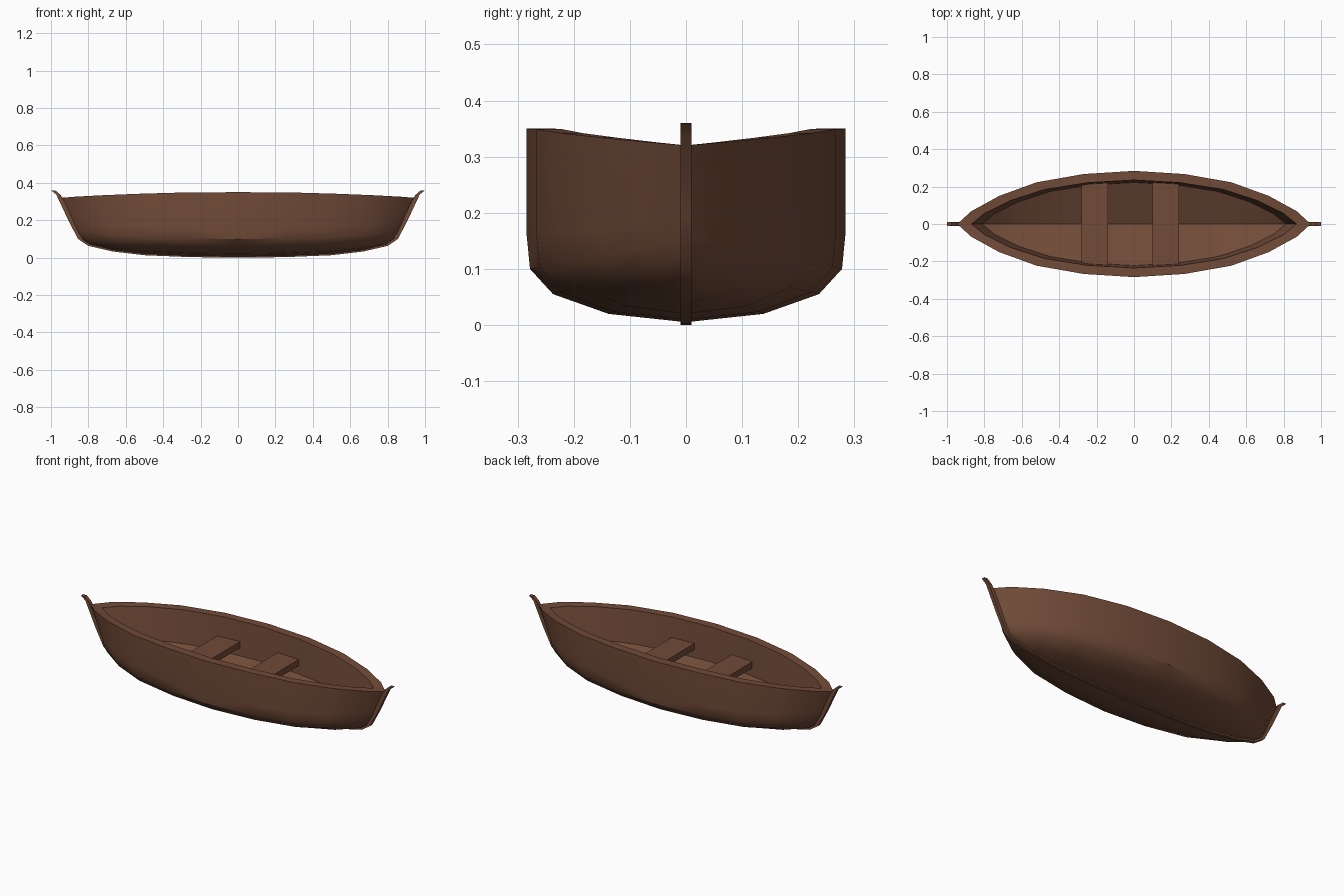
import bpy, bmesh

if "Cube" in bpy.data.objects:
    bpy.data.objects.remove(bpy.data.objects["Cube"])

wood = bpy.data.materials.new("brown wood")
wood.diffuse_color = (0.165, 0.07, 0.04, 1)
wood.use_nodes = True
wood.node_tree.nodes["Principled BSDF"].inputs["Base Color"].default_value = wood.diffuse_color


def finish(name, bm, angle=0.6):
    bmesh.ops.remove_doubles(bm, verts=bm.verts, dist=0.0005)
    bmesh.ops.dissolve_degenerate(bm, edges=bm.edges, dist=0.0003)
    bmesh.ops.recalc_face_normals(bm, faces=bm.faces)
    me = bpy.data.meshes.new(name)
    bm.to_mesh(me)
    bm.free()
    me.materials.append(wood)
    ob = bpy.data.objects.new(name, me)
    bpy.context.collection.objects.link(ob)
    bpy.ops.object.select_all(action='DESELECT')
    ob.select_set(True)
    bpy.context.view_layer.objects.active = ob
    bpy.ops.object.shade_smooth_by_angle(angle=angle)
    return ob


# stations from middle to tip: keel x, keel z, rim x, rim z, width factor
STATIONS = [(0, .005, 0, .35, 1), (.26, .009, .27, .349, .94),
            (.5, .02, .52, .342, .785), (.67, .04, .72, .334, .53),
            (.79, .068, .87, .326, .24), (.845, .1, .945, .32, 0)]
# outer half section: half width, height fraction between keel and rim
OUTER = [(0, 0), (.138, .043), (.237, .145), (.278, .275), (.284, .45), (.284, 1)]


def section(st, sx, sy):
    kx, kz, rx, rz, w = st
    pts = [(sx * (kx + (rx - kx) * f), sy * y * w, kz + (rz - kz) * f)
           for y, f in OUTER]
    pts.append((sx * rx * .92, sy * .235 * w, rz))              # inner rim
    pts.append((sx * rx * .86, sy * .222 * w, .155))            # floor edge
    pts.append((sx * rx * .86, 0, min(kz + .055, .15)))         # floor middle
    return pts


# hull: lofted closed shell, built in four mirrored quarters
bm = bmesh.new()
for sx in (1, -1):
    for sy in (1, -1):
        rows = [[bm.verts.new(p) for p in section(s, sx, sy)] for s in STATIONS]
        for a, b in zip(rows, rows[1:]):
            for i in range(len(a) - 1):
                bm.faces.new((a[i], a[i + 1], b[i + 1], b[i]))
finish("hull", bm)

# keel and stems: thin strip following the hull profile (outer, inner points)
STRIP = [((0, 0), (0, .02)), ((.26, .003), (.26, .025)), ((.5, .013), (.5, .035)),
         ((.67, .033), (.66, .055)), ((.8, .063), (.78, .085)),
         ((.855, .1), (.83, .115)), ((.905, .195), (.875, .2)),
         ((.972, .338), (.948, .335)), ((1, .36), (.977, .36))]
bm = bmesh.new()
line = [((-o[0], o[1]), (-i[0], i[1])) for o, i in STRIP[:0:-1]] + STRIP
rings = []
for o, i in line:
    rings.append([bm.verts.new((p[0], y, p[1]))
                  for p, y in ((o, -.01), (o, .01), (i, .01), (i, -.01))])
for a, b in zip(rings, rings[1:]):
    for k in range(4):
        n = (k + 1) % 4
        bm.faces.new((a[k], a[n], b[n], b[k]))
bm.faces.new(rings[0])
bm.faces.new(rings[-1])
finish("keel_and_stems", bm)

# seats: planks reaching into the side walls
for name, x in (("rear_seat", -.21), ("front_seat", .17)):
    bm = bmesh.new()
    bmesh.ops.create_cube(bm, size=1)
    for v in bm.verts:
        v.co = (x + v.co.x * .14, v.co.y * .46, .217 + v.co.z * .036)
    finish(name, bm)
